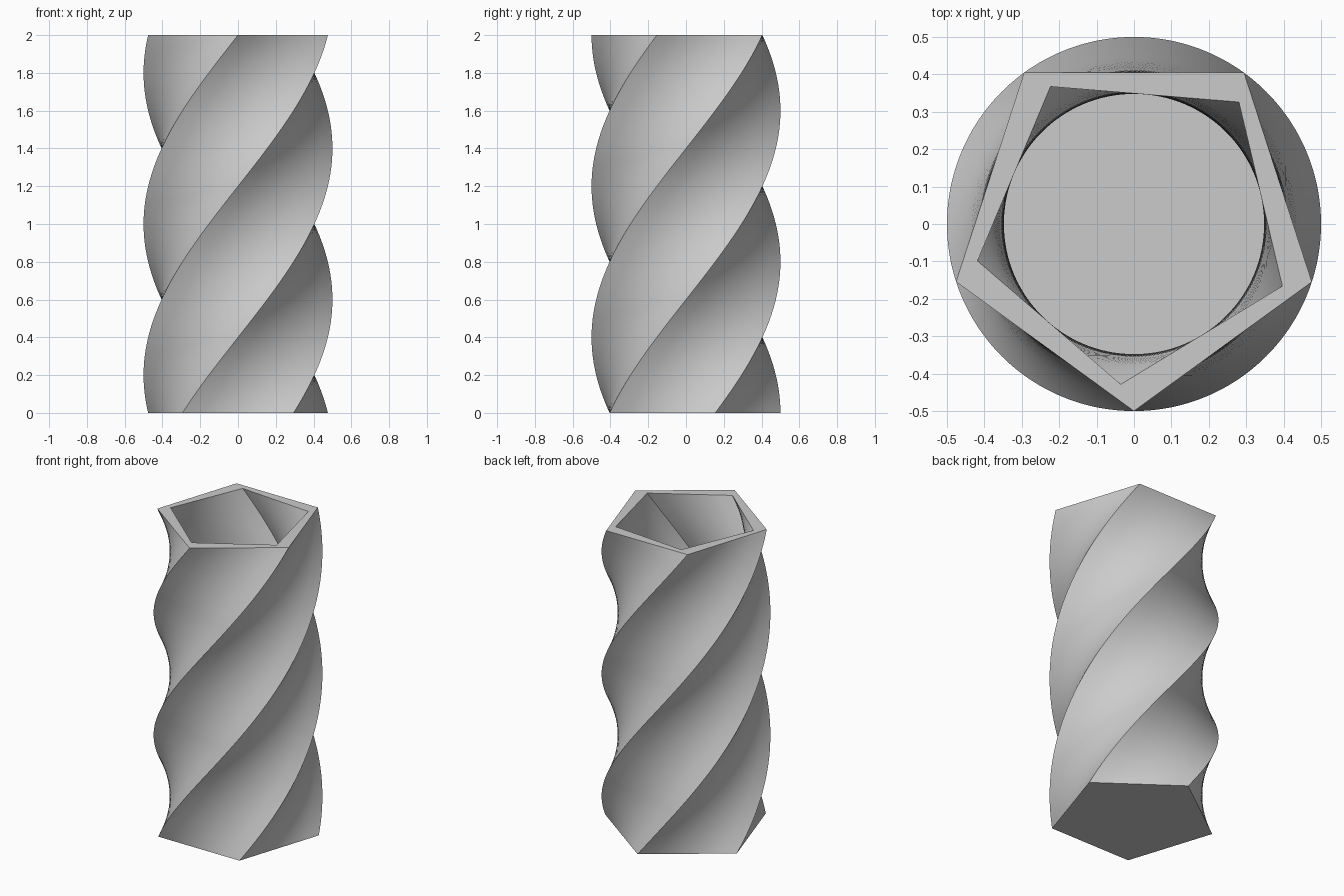
import bpy, bmesh, math
from mathutils import Vector

if "Cube" in bpy.data.objects:
    bpy.data.objects.remove(bpy.data.objects["Cube"], do_unlink=True)

HEIGHT = 2.0
SIDES = 5
ACROSS = 6            # divisions along each side of the pentagon
LAYERS = 100
TWIST = math.pi / 2   # turn per unit of height
FLOOR = 0.052

stone = bpy.data.materials.new("plain grey")
stone.use_nodes = True
grey = (0.6, 0.6, 0.6, 1)
stone.diffuse_color = grey
stone.node_tree.nodes["Principled BSDF"].inputs["Base Color"].default_value = grey

bm = bmesh.new()


def ring(radius, z, turn):
    """Pentagon outline with evenly divided straight sides."""
    corners = [Vector((radius * math.cos(a), radius * math.sin(a), z))
               for a in (math.pi / 2 + turn + math.tau * i / SIDES for i in range(SIDES))]
    return [bm.verts.new(corners[i].lerp(corners[(i + 1) % SIDES], j / ACROSS))
            for i in range(SIDES) for j in range(ACROSS)]


def bridge(low, high):
    n = len(low)
    for i in range(n):
        k = (i + 1) % n
        bm.faces.new((low[i], low[k], high[k], high[i]))


def twisted_wall(radius, base):
    """Pentagon swept upward from base to the rim while turning."""
    rings = []
    for i in range(LAYERS + 1):
        rise = (HEIGHT - base) * i / LAYERS
        rings.append(ring(radius, base + rise, TWIST * rise))
    for low, high in zip(rings, rings[1:]):
        bridge(low, high)
    return rings[0], rings[-1]


# Outer wall and inner wall, closed by the base, the floor and the flat rim
base_ring, outer_rim = twisted_wall(0.5, 0)
floor_ring, inner_rim = twisted_wall(0.43, FLOOR)
bm.faces.new(base_ring)
bm.faces.new(floor_ring)
bridge(outer_rim, inner_rim)
bmesh.ops.recalc_face_normals(bm, faces=bm.faces[:])

mesh = bpy.data.meshes.new("twisted_vase")
bm.to_mesh(mesh)
bm.free()
mesh.materials.append(stone)
vase = bpy.data.objects.new("twisted_vase", mesh)
bpy.context.collection.objects.link(vase)

# Smooth walls, crisp ridges and rim
bpy.ops.object.select_all(action="DESELECT")
vase.select_set(True)
bpy.context.view_layer.objects.active = vase
bpy.ops.object.shade_smooth_by_angle(angle=math.radians(30))
